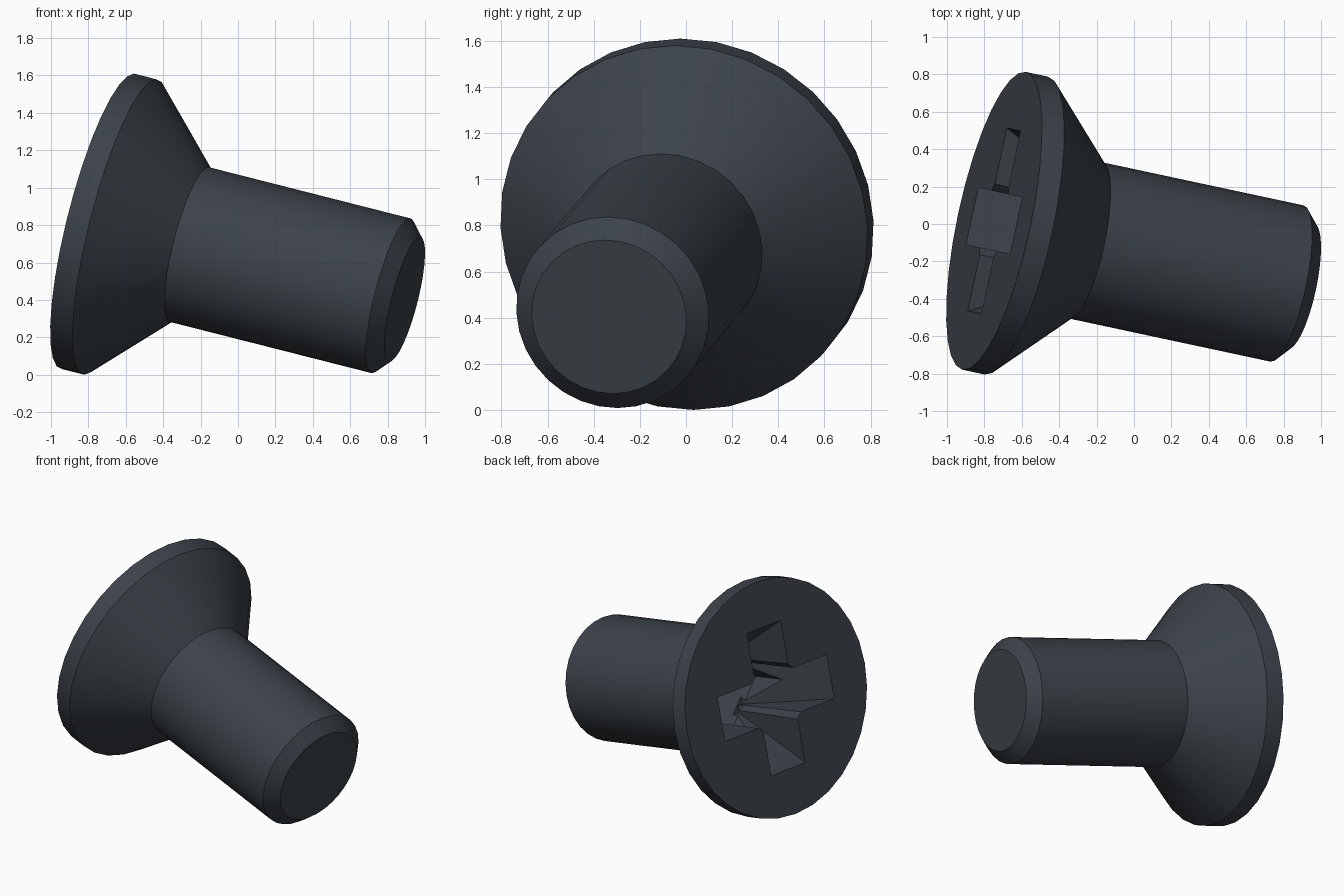
import bpy, bmesh, math
from mathutils import Matrix, Vector

cube = bpy.data.objects.get("Cube")
if cube:
    bpy.data.objects.remove(cube, do_unlink=True)

# Single dark steel colour
steel = bpy.data.materials.new("dark_blue_steel")
steel.use_nodes = True
colour = (0.045, 0.055, 0.068, 1)
steel.diffuse_color = colour
steel.node_tree.nodes["Principled BSDF"].inputs["Base Color"].default_value = colour

# Tilted frame: local z runs from the head face down to the tip
axis = Vector((0.951, -0.2035, -0.2415)).normalized()
side = Vector((-axis.y, axis.x, 0)).normalized()
up = axis.cross(side)
frame = Matrix((side, up, axis)).transposed().to_4x4()
frame.translation = (-0.748, 0.017, 0.82)


def loft(name, rings):
    """Closed solid through equal-length rings of points."""
    bm = bmesh.new()
    loops = [[bm.verts.new(p) for p in ring] for ring in rings]
    n = len(loops[0])
    for a, b in zip(loops, loops[1:]):
        for i in range(n):
            j = (i + 1) % n
            bm.faces.new((a[i], a[j], b[j], b[i]))
    bm.faces.new(loops[0])
    bm.faces.new(loops[-1])
    bmesh.ops.recalc_face_normals(bm, faces=bm.faces)
    mesh = bpy.data.meshes.new(name)
    bm.to_mesh(mesh)
    bm.free()
    mesh.materials.append(steel)
    obj = bpy.data.objects.new(name, mesh)
    bpy.context.collection.objects.link(obj)
    obj.matrix_world = frame
    return obj


def circle(radius, z, n=32):
    return [(radius * math.cos(2 * math.pi * i / n),
             radius * math.sin(2 * math.pi * i / n), z) for i in range(n)]


def rectangle(a, b, z):
    return [(a, b, z), (-a, b, z), (-a, -b, z), (a, -b, z)]


# Countersunk head, shaft and chamfered tip as one turned profile
profile = [(0.814, 0), (0.814, 0.125), (0.427, 0.515), (0.427, 1.65), (0.343, 1.728)]
screw = loft("countersunk_screw", [circle(r, z) for r, z in profile])

# Cross recess: two arms with sloping ends and a square core set diagonally
top, floor, half = -0.1, 0.6, 0.155
reach = lambda z: 0.5 - 0.5 * z
cutters = [
    loft("side_arm_cutter", [rectangle(reach(z), half, z) for z in (top, floor)]),
    loft("upright_arm_cutter", [rectangle(half, reach(z), z) for z in (top, floor)]),
    loft("core_cutter", [circle(0.35, top, 4), circle(0.34, floor - 0.02, 4),
                         circle(0.02, 0.75, 4)]),
]
for cutter in cutters:
    cutter.hide_render = True
    mod = screw.modifiers.new("recess", "BOOLEAN")
    mod.operation = "DIFFERENCE"
    mod.solver = "EXACT"
    mod.object = cutter

# Bake the cuts and drop the cutters
bpy.context.view_layer.update()
graph = bpy.context.evaluated_depsgraph_get()
baked = bpy.data.meshes.new_from_object(screw.evaluated_get(graph))
screw.modifiers.clear()
screw.data = baked
for cutter in cutters:
    bpy.data.objects.remove(cutter, do_unlink=True)

# Smooth turned surfaces with crisp edges
bpy.ops.object.select_all(action="DESELECT")
screw.select_set(True)
bpy.context.view_layer.objects.active = screw
bpy.ops.object.shade_smooth_by_angle(angle=math.radians(30))
